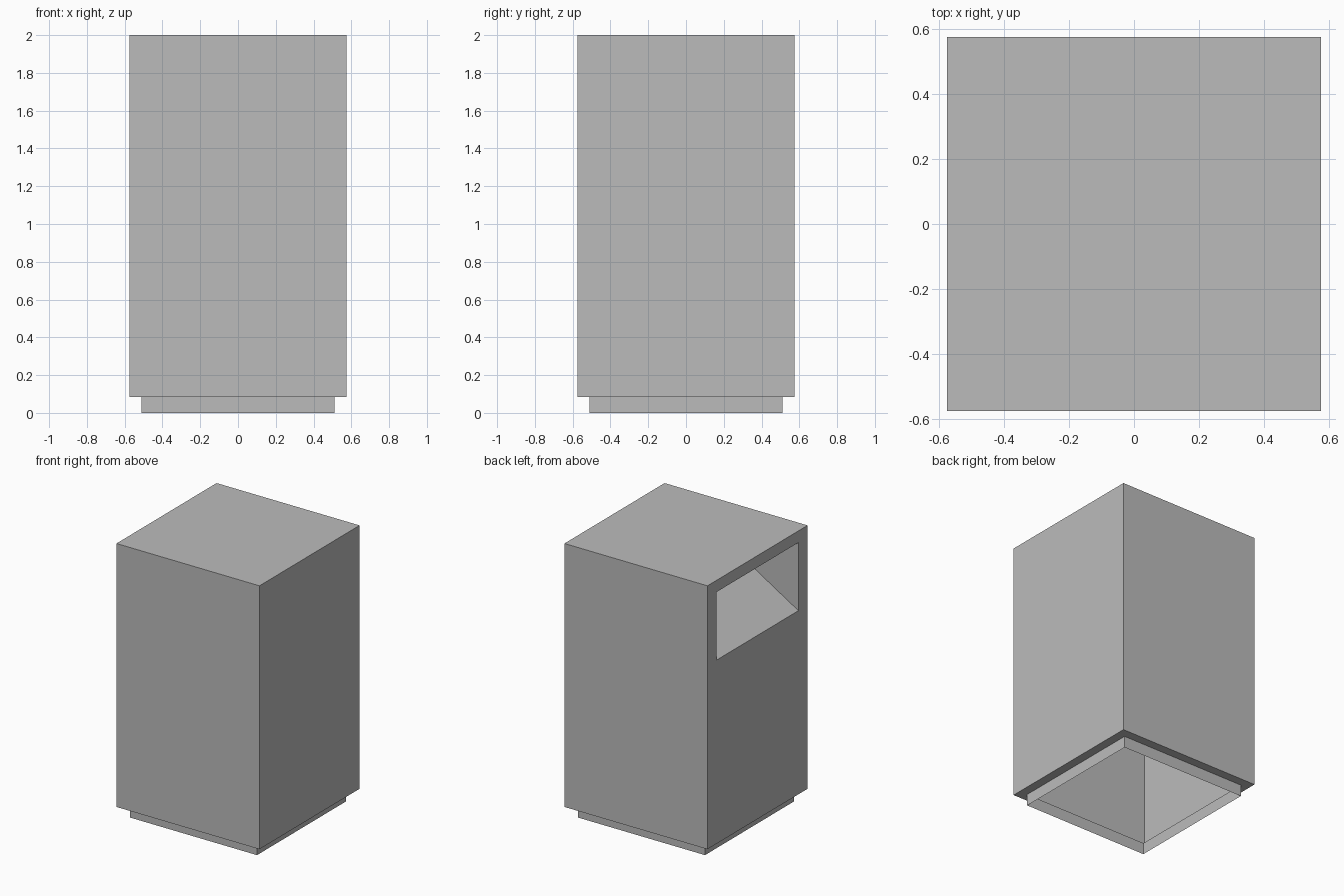
import bpy
import bmesh

cube = bpy.data.objects.get("Cube")
if cube:
    bpy.data.objects.remove(cube, do_unlink=True)

HALF, FOOT = 0.575, 0.51           # half widths of cabinet and plinth
FLOOR, TOP = 0.085, 2.0            # cabinet bottom and top
HOLE = 0.47                        # half width of the opening
SILL, LINTEL = 1.42, 1.915         # opening bottom and top
CHUTE_END = 0.25                   # where the ramp meets the chute ceiling

grey = bpy.data.materials.new("plain grey")
grey.use_nodes = True
grey.diffuse_color = (0.5, 0.5, 0.5, 1)
grey.node_tree.nodes["Principled BSDF"].inputs["Base Color"].default_value = grey.diffuse_color


def finish(name, bm, inward=False):
    bmesh.ops.recalc_face_normals(bm, faces=bm.faces)
    if inward:
        bmesh.ops.reverse_faces(bm, faces=bm.faces)
    mesh = bpy.data.meshes.new(name)
    bm.to_mesh(mesh)
    bm.free()
    mesh.materials.append(grey)
    obj = bpy.data.objects.new(name, mesh)
    bpy.context.collection.objects.link(obj)
    return obj


def square(bm, half, z):
    signs = ((-1, -1), (1, -1), (1, 1), (-1, 1))
    return [bm.verts.new((sx * half, sy * half, z)) for sx, sy in signs]


def bridge(bm, low, high):
    return [bm.faces.new((low[i], low[(i + 1) % 4], high[(i + 1) % 4], high[i]))
            for i in range(4)]


# Plinth: a thin recessed skirt, open underneath
bm = bmesh.new()
bridge(bm, square(bm, FOOT, 0), square(bm, FOOT, FLOOR))
finish("plinth", bm)

# Cabinet: hollow shell with an underside ledge and an opening in its -x wall
bm = bmesh.new()
rim = square(bm, FOOT, FLOOR)
bottom = square(bm, HALF, FLOOR)
top = square(bm, HALF, TOP)
bridge(bm, rim, bottom)
walls = bridge(bm, bottom, top)
bm.faces.new(top)
opening = walls[3]
bmesh.ops.inset_individual(bm, faces=[opening], thickness=0.1)
for v in opening.verts:
    v.co.y = HOLE if v.co.y > 0 else -HOLE
    v.co.z = LINTEL if v.co.z > 1 else SILL
bmesh.ops.delete(bm, geom=[opening], context='FACES_ONLY')
finish("cabinet", bm)

# Chute: sloping ramp, ceiling and two triangular cheeks behind the opening
bm = bmesh.new()
sides = []
for y in (-HOLE, HOLE):
    tri = [bm.verts.new(p) for p in
           ((-HALF, y, SILL), (CHUTE_END, y, LINTEL), (-HALF, y, LINTEL))]
    bm.faces.new(tri)
    sides.append(tri)
a, b = sides
for i in (0, 1):
    bm.faces.new((a[i], a[i + 1], b[i + 1], b[i]))
finish("chute", bm, inward=True)
